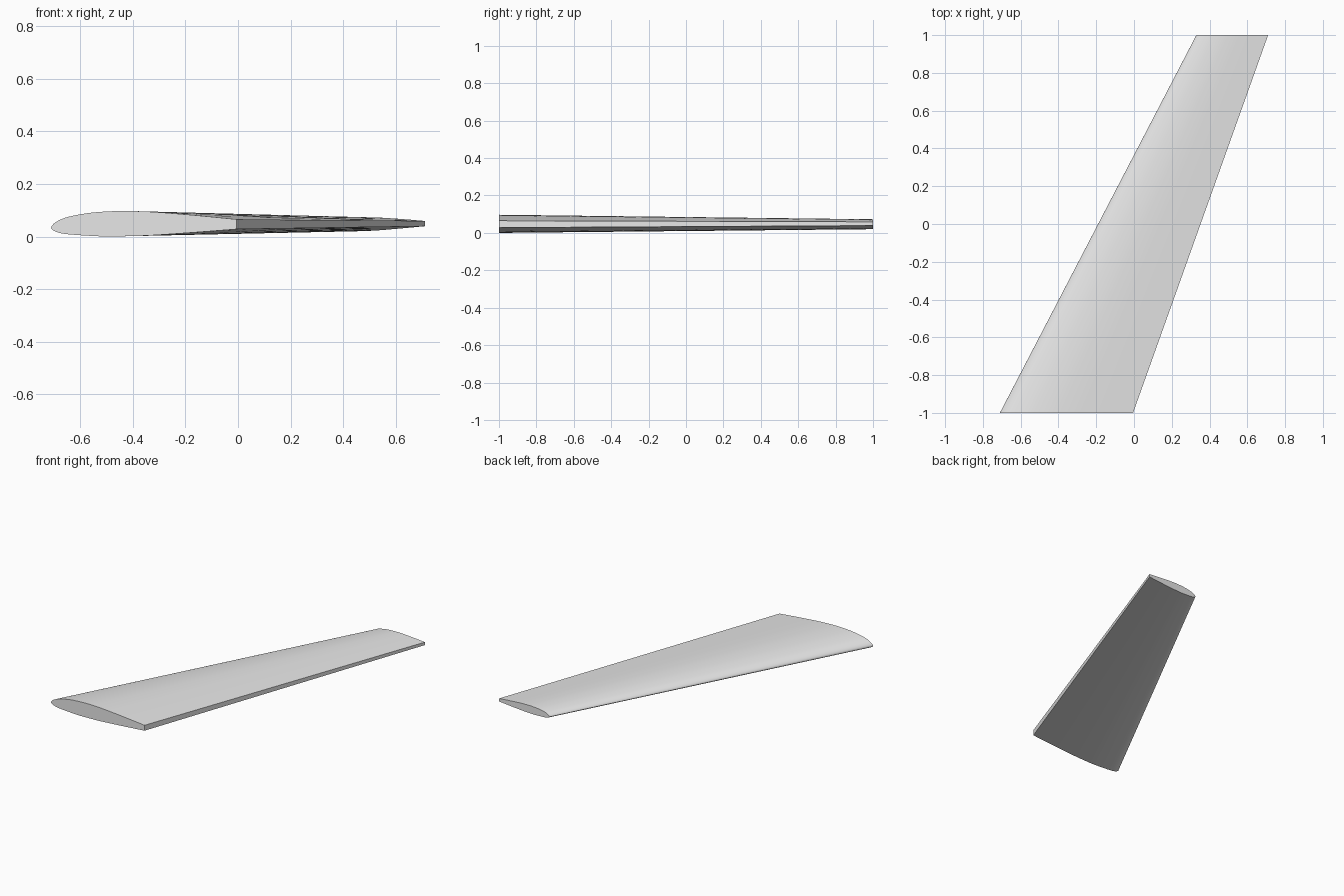
import bpy
import bmesh
from math import radians
from mathutils import Vector

cube = bpy.data.objects.get("Cube")
if cube:
    bpy.data.objects.remove(cube, do_unlink=True)

grey = bpy.data.materials.new("light grey")
grey.use_nodes = True
grey.diffuse_color = (0.8, 0.8, 0.8, 1)
grey.node_tree.nodes["Principled BSDF"].inputs["Base Color"].default_value = (0.8, 0.8, 0.8, 1)

# Root airfoil as (chord fraction, height): blunt trailing edge, over the top, round the nose, back below
AIRFOIL = [(1, .065), (.8, .079), (.6, .091), (.5, .095), (.4, .097), (.3, .095), (.2, .089),
           (.1, .076), (.05, .064), (.015, .049), (0, .033), (.015, .022), (.05, .013), (.1, .008),
           (.2, .003), (.3, 0), (.4, .001), (.5, .003), (.6, .007), (.8, .017), (1, .028)]


def smooth_path(points, steps):
    """Catmull-Rom curve through the points."""
    pts = [Vector(p) for p in points]
    pts = [2 * pts[0] - pts[1]] + pts + [2 * pts[-1] - pts[-2]]
    path = []
    for a, b, c, d in zip(pts, pts[1:], pts[2:], pts[3:]):
        for i in range(steps):
            t = i / steps
            path.append(b + (c - a) * t / 2 + (2 * a - 5 * b + 4 * c - d) * t**2 / 2
                        + (3 * b - a - 3 * c + d) * t**3 / 2)
    return path + [pts[-2]]


def add_section(bm, profile, y, nose, chord, scale, lift, twist):
    return [bm.verts.new((nose + p.x * chord, y, lift + p.y * scale + twist * p.x)) for p in profile]


# Swept, tapered wing lofted from root to tip
bm = bmesh.new()
profile = smooth_path(AIRFOIL, 3)
root = add_section(bm, profile, -1, -.71, .705, 1, 0, 0)
tip = add_section(bm, profile, 1, .33, .38, .54, .018, .006)
for i in range(len(root)):
    j = (i + 1) % len(root)
    bm.faces.new((root[i], root[j], tip[j], tip[i]))
bm.faces.new(root)
bm.faces.new(tip)
bmesh.ops.recalc_face_normals(bm, faces=bm.faces)

mesh = bpy.data.meshes.new("wing")
bm.to_mesh(mesh)
bm.free()
mesh.materials.append(grey)
wing = bpy.data.objects.new("wing", mesh)
bpy.context.collection.objects.link(wing)
bpy.context.view_layer.objects.active = wing
wing.select_set(True)
bpy.ops.object.shade_smooth_by_angle(angle=radians(35))
